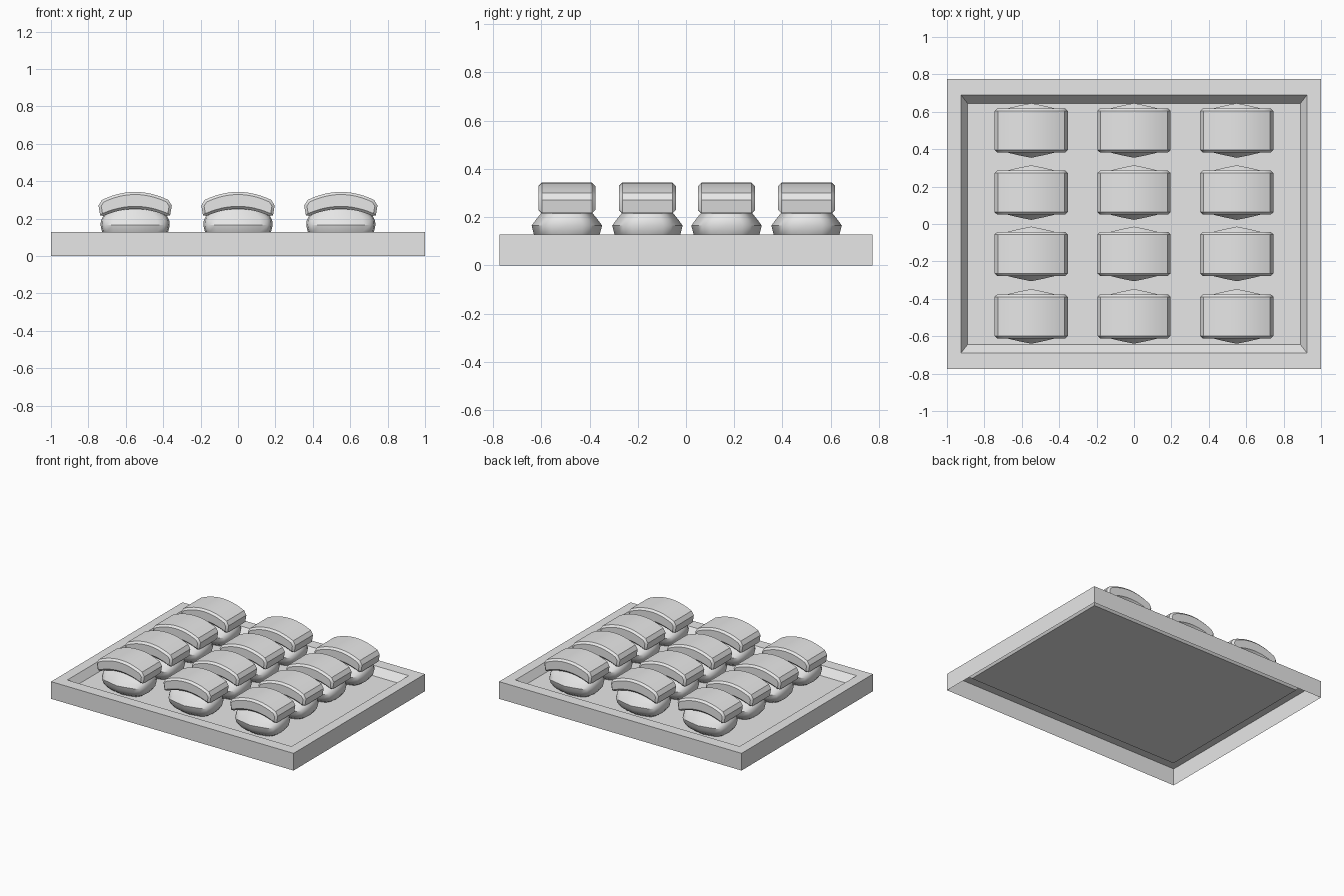
import bpy, bmesh, math

cube = bpy.data.objects.get("Cube")
if cube:
    bpy.data.objects.remove(cube, do_unlink=True)

grey = bpy.data.materials.new("plain grey")
grey.use_nodes = True
grey.diffuse_color = (0.8, 0.8, 0.8, 1)
grey.node_tree.nodes["Principled BSDF"].inputs["Base Color"].default_value = (0.8, 0.8, 0.8, 1)


def loft(name, rings, cap_start=True, cap_end=True):
    """Join a list of equal-sized point rings with quads."""
    bm = bmesh.new()
    loops = [[bm.verts.new(p) for p in ring] for ring in rings]
    n = len(loops[0])
    for a, b in zip(loops, loops[1:]):
        for i in range(n):
            j = (i + 1) % n
            bm.faces.new((a[i], a[j], b[j], b[i]))
    if cap_start:
        bm.faces.new(loops[0][::-1])
    if cap_end:
        bm.faces.new(loops[-1])
    mesh = bpy.data.meshes.new(name)
    if cap_start and cap_end:
        bmesh.ops.recalc_face_normals(bm, faces=bm.faces)
    bm.to_mesh(mesh)
    bm.free()
    mesh.materials.append(grey)
    obj = bpy.data.objects.new(name, mesh)
    bpy.context.collection.objects.link(obj)
    return obj


def smooth(obj, degrees):
    bpy.ops.object.select_all(action="DESELECT")
    obj.select_set(True)
    bpy.context.view_layer.objects.active = obj
    bpy.ops.object.shade_smooth_by_angle(angle=math.radians(degrees))


def rectangle(hx, hy, z):
    return [(-hx, -hy, z), (hx, -hy, z), (hx, hy, z), (-hx, hy, z)]


# Tray: thin shell, open underneath, with a sloped recess
loft("tray", [rectangle(1, 0.774, 0), rectangle(1, 0.774, 0.128),
              rectangle(0.925, 0.69, 0.128), rectangle(0.89, 0.645, 0.075)],
     cap_start=False)

# Rice: rounded plan with a soft point at front and back, widest low down
quarter = [(1, 0), (0.96, 0.45), (0.85, 0.69), (0.65, 0.82), (0.35, 0.91)]
half = quarter + [(0, 1)] + [(-x, y) for x, y in quarter[:0:-1]]
plan = half + [(-x, -y) for x, y in half]
levels = [(0.078, 0.125, 0.085), (0.10, 0.155, 0.116), (0.13, 0.177, 0.137),
          (0.165, 0.185, 0.146), (0.19, 0.183, 0.128), (0.212, 0.172, 0.11),
          (0.25, 0.12, 0.08)]
rice = loft("rice", [[(x * rx, y * ry, z) for x, y in plan] for z, rx, ry in levels])
smooth(rice, 35)

# Topping: curved slab draped over the rice, with chamfered edges
steps = 12
ts = [-1 + 2 * i / steps for i in range(steps + 1)]
top = [(0.178 * t, 0.343 - 0.043 * t * t) for t in ts]
under = [(0.168 * t, 0.252 - 0.037 * t * t) for t in reversed(ts)]
profile = top + [(0.196, 0.27), (0.187, 0.217)] + under + [(-0.187, 0.217), (-0.196, 0.27)]
topping = loft("topping", [[(x, y, z) for x, z in profile] for y in (-0.118, 0.118)])
bevel = topping.modifiers.new("chamfer", "BEVEL")
bevel.width = 0.014
bevel.segments = 1
bevel.limit_method = "ANGLE"
bevel.angle_limit = math.radians(80)
bpy.context.view_layer.objects.active = topping
topping.select_set(True)
bpy.ops.object.modifier_apply(modifier="chamfer")
smooth(topping, 35)

# Repeat each piece in three columns and four rows
spots = [(x, y) for x in (-0.55, 0, 0.55) for y in (0.5, 0.168, -0.16, -0.494)]
for part in (rice, topping):
    for i, (x, y) in enumerate(spots):
        obj = part if i == 0 else part.copy()
        if i:
            bpy.context.collection.objects.link(obj)
        obj.name = f"{part.name.split('_')[0]}_{i + 1}"
        obj.location = (x, y, 0)
